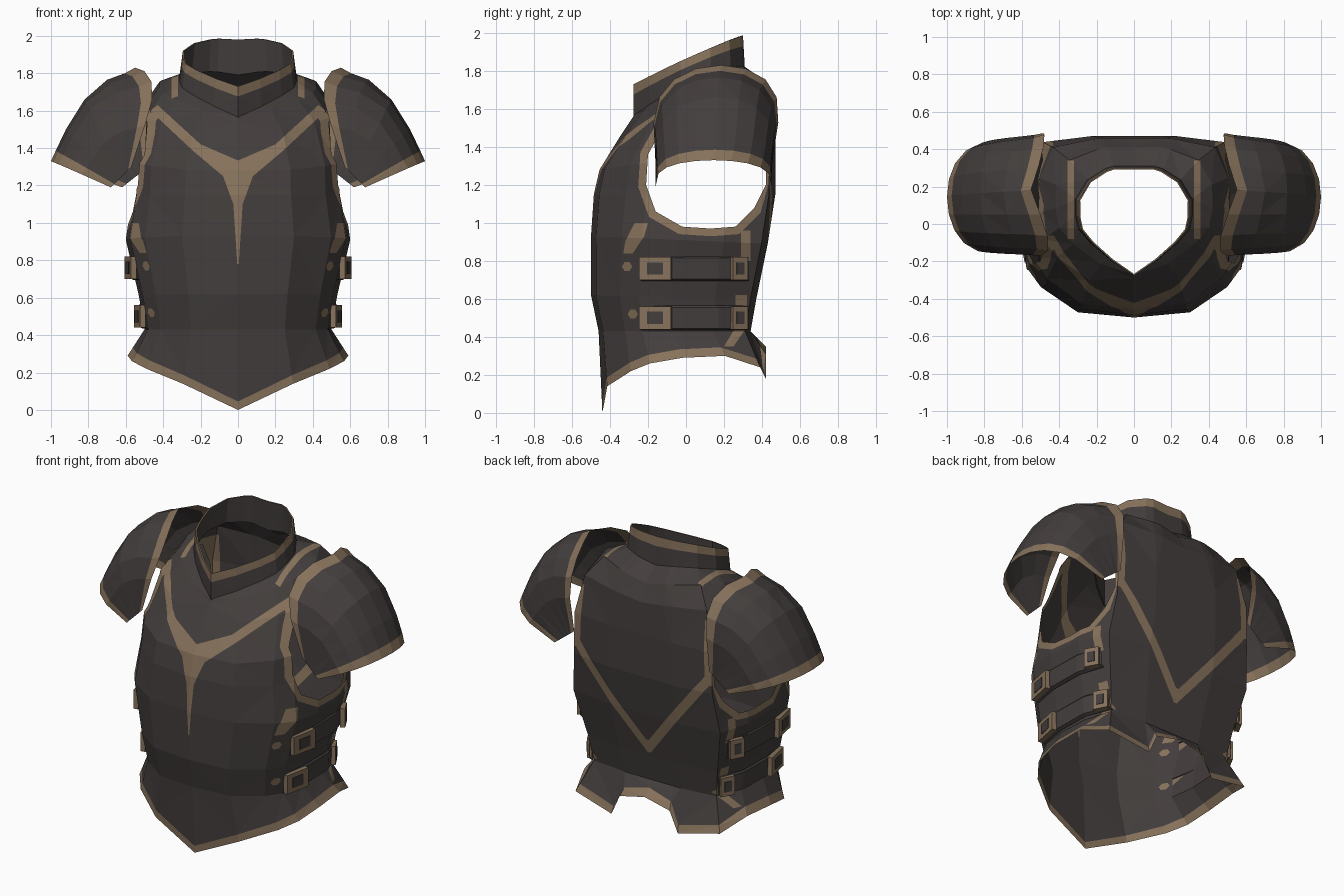
import bpy, bmesh, math
from mathutils import Vector

if "Cube" in bpy.data.objects:
    bpy.data.objects.remove(bpy.data.objects["Cube"])


def material(name, rgb):
    m = bpy.data.materials.new(name)
    m.diffuse_color = (*rgb, 1)
    m.use_nodes = True
    m.node_tree.nodes["Principled BSDF"].inputs["Base Color"].default_value = m.diffuse_color
    return m


DARK, TRIM = 0, 1
MATS = [material("dark_steel", (.056, .048, .046)), material("bronze_trim", (.24, .168, .105))]


def finish(bm, name):
    """Make an object of the right-hand half and mirror it to the left."""
    me = bpy.data.meshes.new(name)
    bm.to_mesh(me)
    bm.free()
    for m in MATS:
        me.materials.append(m)
    ob = bpy.data.objects.new(name, me)
    bpy.context.collection.objects.link(ob)
    ob.modifiers.new("mirror", 'MIRROR').merge_threshold = .0005
    return ob


def grid(rows, rule):
    """Loft rows of points into flat triangles; rule(row, col) gives the colour."""
    bm = bmesh.new()
    vs = [[bm.verts.new(p) for p in row] for row in rows]
    for r in range(len(vs) - 1):
        for i in range(len(vs[0]) - 1):
            f = bm.faces.new((vs[r][i], vs[r][i + 1], vs[r + 1][i + 1], vs[r + 1][i]))
            f.material_index = rule(r, i)
    bmesh.ops.triangulate(bm, faces=bm.faces[:])
    return bm


def inside(p, poly):
    hit = False
    for (ax, ay), (bx, by) in zip(poly, poly[1:] + poly[:1]):
        if (ay > p[1]) != (by > p[1]) and p[0] < (bx - ax) * (p[1] - ay) / (by - ay) + ax:
            hit = not hit
    return hit


def stencil(bm, poly, axes, test):
    """Cut a flat outline through the shell and return the faces inside it."""
    i, j = axes
    lo = [min(p[k] for p in poly) for k in (0, 1)]
    hi = [max(p[k] for p in poly) for k in (0, 1)]

    def near(f):
        if not test(f.calc_center_median()):
            return False
        for k, ax in enumerate(axes):
            c = [v.co[ax] for v in f.verts]
            if max(c) < lo[k] or min(c) > hi[k]:
                return False
        return True
    for a, b in zip(poly, poly[1:] + poly[:1]):
        co, no = Vector(), Vector()
        co[i], co[j] = a
        no[i], no[j] = b[1] - a[1], a[0] - b[0]
        fs = [f for f in bm.faces if near(f)]
        geom = set(fs) | {e for f in fs for e in f.edges} | {v for f in fs for v in f.verts}
        if fs:
            bmesh.ops.bisect_plane(bm, geom=list(geom), dist=1e-5, plane_co=co, plane_no=no.normalized())
    out = []
    for f in bm.faces:
        c = f.calc_center_median()
        if test(c) and inside((c[i], c[j]), poly):
            out.append(f)
    return out


def paint(bm, poly, axes, test):
    for f in stencil(bm, poly, axes, test):
        f.material_index = TRIM


# Half cross-sections from front centre round to back centre (body and neck)
BODY = [(0, -1), (.5, -.94), (.83, -.65), (.96, -.42), (1, -.02), (.98, .5), (.87, .93), (.4, 1), (.3, 1), (0, 1)]
NECK = [(0, -1), (.4, -.72), (.75, -.4), (.95, -.15), (1, .1), (1, .4), (.8, .75), (.5, .95), (.35, 1), (0, 1)]
HEM = [0, .14, .22, .26, .29, .3, .24, .18, .31, .35]


def ring(w, yf, yb, zf, zb, bump=0, k=0):
    pts = []
    for (u0, v0), (u1, v1) in zip(BODY, NECK):
        u, v = u0 + (u1 - u0) * k, v0 + (v1 - v0) * k
        pts.append(Vector((w * u, (yf + yb) / 2 + v * (yb - yf) / 2,
                           zf + (zb - zf) * (v + 1) / 2 + bump * u)))
    return pts


# Torso shell with pointed hem
hem = ring(.59, -.44, .42, 0, 0)
for p, z in zip(hem, HEM):
    p.z = z
waist = ring(.50, -.46, .34, .43, .43)
band = [a.lerp(b, .045 / (b.z - a.z)) for a, b in zip(hem, waist)]
rows = [hem, band, waist,
        ring(.53, -.50, .37, .62, .60),
        ring(.60, -.50, .43, .93, .89),
        ring(.565, -.485, .47, 1.15, 1.15),
        ring(.56, -.455, .47, 1.28, 1.42),
        ring(.51, -.35, .46, 1.45, 1.62, .06, .3),
        ring(.42, -.29, .41, 1.54, 1.72, .09, .7),
        ring(.31, -.27, .31, 1.57, 1.80, .06, 1)]
bm = grid(rows, lambda r, i: TRIM if r == 0 else DARK)


def side(c):
    return c.x > .3


def back(c):
    return c.y > .25


# Chest and back chevrons, back arm edge, shoulder strap edge
paint(bm, [(-.02, 1.325), (.2, 1.42), (.43, 1.63), (.47, 1.60), (.24, 1.385), (.08, 1.25),
           (.025, 1.1), (.004, .78), (-.02, .78)], (0, 2), lambda c: c.y < -.05)
paint(bm, [(-.02, .62), (.01, .62), (.49, 1.22), (.49, 1.31), (.01, .71), (-.02, .71)], (0, 2), back)
paint(bm, [(.445, 1.2), (.52, 1.2), (.52, 1.6), (.43, 1.6)], (0, 2), back)
paint(bm, [(.32, -.08), (.355, -.08), (.355, .34), (.32, .34)], (0, 1), lambda c: c.z > 1.5)

# Side plate edges and rivets
paint(bm, [(-.33, .84), (-.28, .84), (-.22, .93), (-.2, 1.0), (-.27, 1.0), (-.32, .9)], (1, 2), side)
paint(bm, [(.29, .8), (.34, .8), (.34, .96), (.29, .96)], (1, 2), side)
paint(bm, [(.2, .35), (.25, .35), (.32, .45), (.32, .62), (.26, .62), (.26, .45)], (1, 2), side)
for y, z in ((-.31, .77), (-.28, .52)):
    paint(bm, [(y + .027 * math.cos(a * math.pi / 3), z + .027 * math.sin(a * math.pi / 3))
               for a in range(6)], (1, 2), side)

# Arm openings with trimmed edges
hole = [(.13, .97), (-.02, .98), (-.16, 1.06), (-.21, 1.2), (-.2, 1.36), (-.1, 1.54), (.1, 1.6),
        (.34, 1.55), (.42, 1.4), (.42, 1.2), (.36, 1.08), (.26, .98)]
paint(bm, [(min(.11 + (y - .11) * 1.13, .43), 1.28 + (z - 1.28) * 1.13) for y, z in hole], (1, 2), side)
bmesh.ops.delete(bm, geom=stencil(bm, hole, (1, 2), side), context='FACES')
finish(bm, "torso_shell")

# Collar, with a dark inner face
low, top = ring(.315, -.275, .31, 1.56, 1.79, .05, 1), ring(.295, -.275, .30, 1.73, 1.98, .015, 1)
collar = finish(grid([low, [a.lerp(b, .68) for a, b in zip(low, top)], top],
                     lambda r, i: TRIM if r == 1 else DARK), "collar")
lining = collar.modifiers.new("lining", 'SOLIDIFY')
lining.thickness = .008
lining.material_offset = -1

# Shoulder guards: arcs from front tip to back tip, fanned from inner crest to outer edge
CREST = [(.55, 1.83), (.605, 1.80), (.70, 1.765), (.82, 1.66), (.92, 1.5), (.975, 1.385), (1.0, 1.33)]
DIP = (.11, .09, .04, 0, 0, 0, 0)
N = 10
arcs = []
for j, (mx, mz) in enumerate(CREST):
    t = j / (len(CREST) - 1)
    bz = 1.30 - .11 * t
    arc = []
    for s in range(N + 1):
        k = s / N
        a = math.pi * k
        b = max(math.sin(a), 0) ** (.72 - .12 * t)
        bx = (.57 + .11 * t) * (1 - k) + (.48 + .14 * t) * k
        dip = DIP[j] * abs(math.sin(2 * a)) * (1 - .6 * k)
        arc.append((bx + (mx - bx) * b - dip,
                    .145 + .04 * math.sin(a) * (1 - t) - math.cos(a) * (.305 + .13 * (1 - t) * math.sin(a)),
                    bz + (mz - bz) * b))
    arcs.append(arc)
finish(grid(arcs[::-1], lambda r, i: TRIM if r in (0, len(CREST) - 2) else DARK), "shoulder_guard")


# Side straps and buckles
def box(bm, co, size, yaw, mat):
    vs = bmesh.ops.create_cube(bm, size=1)["verts"]
    for v in vs:
        x, y, z = (v.co[k] * size[k] for k in range(3))
        v.co = Vector((co[0] + x * math.cos(yaw) - y * math.sin(yaw),
                       co[1] + x * math.sin(yaw) + y * math.cos(yaw), co[2] + z))
    for f in {f for v in vs for f in v.link_faces}:
        f.material_index = mat


for name, z, w, rear in (("upper", .76, .575, .95), ("lower", .50, .525, .91)):
    path = [(.95, -.24), (1.01, -.06), (1.0, .17), (rear - .04, .33)]
    strap = [[(w * u - d, y, z + h) for u, y in path]
             for d, h in ((.02, -.065), (.0, -.055), (-.004, .055), (.005, .065))]
    finish(grid(strap, lambda r, i: DARK), name + "_side_strap")
    bm = bmesh.new()
    for y, u, yaw, length in ((-.16, .985, -.2, .17), (.28, rear, .5, .09)):
        box(bm, (w * u + .008, y, z), (.03, length, .12), yaw, TRIM)
        box(bm, (w * u + .012, y, z), (.03, length * .5, .065), yaw, DARK)
    finish(bm, name + "_buckles")
